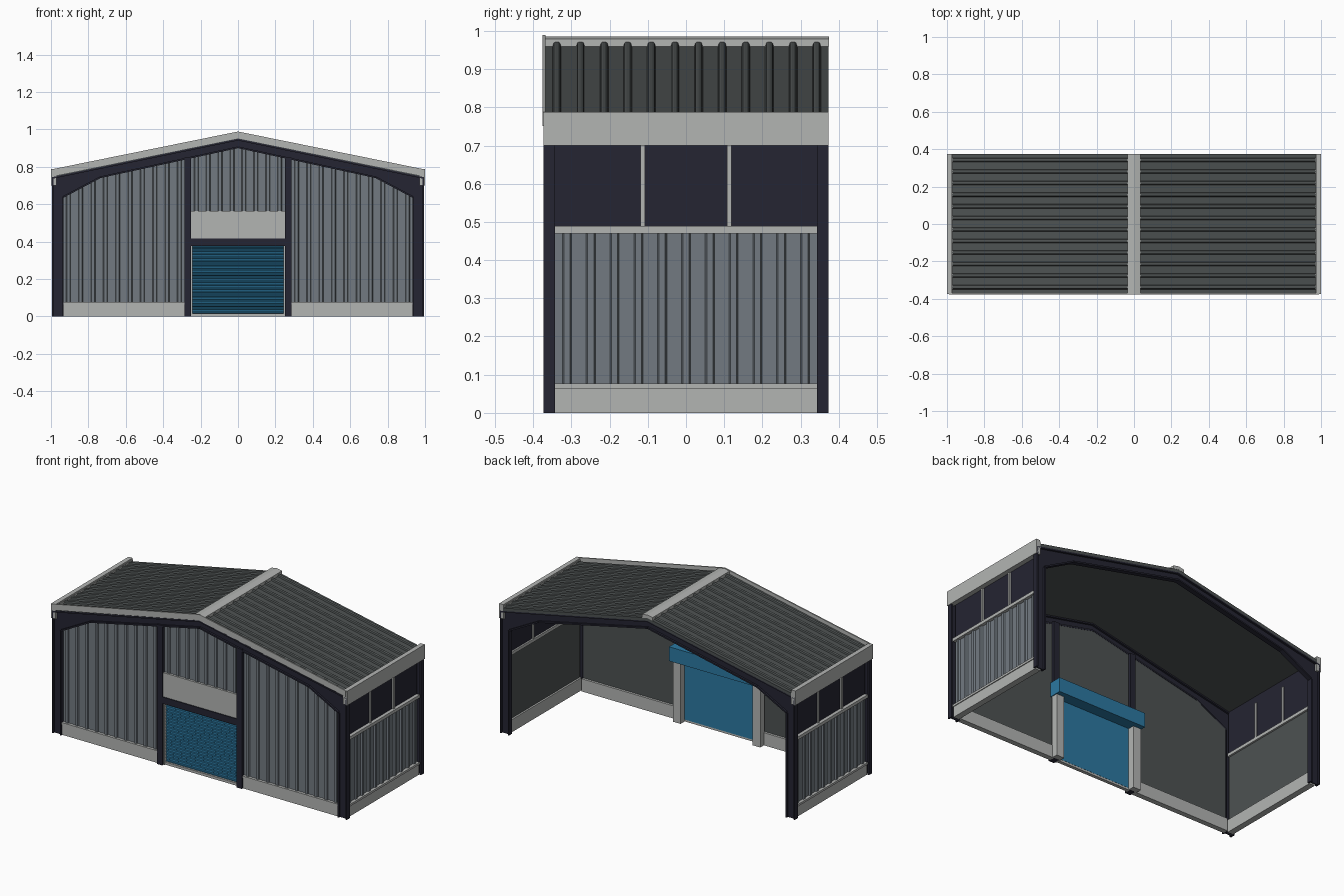
import bpy, bmesh
from mathutils import Vector

if "Cube" in bpy.data.objects:
    bpy.data.objects.remove(bpy.data.objects["Cube"], do_unlink=True)


def material(name, rgb):
    m = bpy.data.materials.new(name)
    m.use_nodes = True
    m.diffuse_color = (*rgb, 1)
    bsdf = m.node_tree.nodes["Principled BSDF"]
    bsdf.inputs["Base Color"].default_value = (*rgb, 1)
    bsdf.inputs["Roughness"].default_value = 0.7
    return m


NAVY = material("navy steel", (0.018, 0.018, 0.032))
TRIM = material("light grey trim", (0.45, 0.46, 0.45))
WALL = material("slate cladding", (0.17, 0.195, 0.22))
DARK = material("dark grey sheet", (0.075, 0.084, 0.084))
BLUE = material("blue shutter", (0.025, 0.19, 0.36))


def finish(name, bm, *mats):
    bmesh.ops.recalc_face_normals(bm, faces=bm.faces)
    mesh = bpy.data.meshes.new(name)
    bm.to_mesh(mesh)
    bm.free()
    for m in mats:
        mesh.materials.append(m)
    ob = bpy.data.objects.new(name, mesh)
    bpy.context.scene.collection.objects.link(ob)
    return ob


def add_prism(bm, pts, y0, y1):
    """Extrude an x-z outline from y0 to y1."""
    a = [bm.verts.new((x, y0, z)) for x, z in pts]
    b = [bm.verts.new((x, y1, z)) for x, z in pts]
    bm.faces.new(a)
    bm.faces.new(b[::-1])
    for i in range(len(a)):
        j = (i + 1) % len(a)
        bm.faces.new((a[i], b[i], b[j], a[j]))


def prism(name, pts, y0, y1, mat):
    bm = bmesh.new()
    add_prism(bm, pts, y0, y1)
    return finish(name, bm, mat)


def box(name, x, y, z, mat):
    x0, x1 = sorted(x)
    return prism(name, [(x0, z[0]), (x1, z[0]), (x1, z[1]), (x0, z[1])], *y, mat)


def ribbed(name, span, count, rib, place, inward, mats, thick=0.008):
    """Ribbed sheet: place(a, h, t) maps along, height and end to a point."""
    a0, a1 = span
    pitch = (a1 - a0) / count
    prof = [(a0, 0)]
    for i in range(count):
        mid = a0 + (i + 0.5) * pitch
        prof += [(mid + da, h) for da, h in rib]
    prof.append((a1, 0))
    bm = bmesh.new()
    rings = [[bm.verts.new(place(a, hh, t)) for hh, t in
              ((h, 0), (h, 1), (-thick, 1), (-thick, 0))] for a, h in prof]
    for p, q in zip(rings, rings[1:]):
        for i in range(4):
            j = (i + 1) % 4
            bm.faces.new((p[i], p[j], q[j], q[i]))
    bm.faces.new(rings[0])
    bm.faces.new(rings[-1])
    bmesh.ops.recalc_face_normals(bm, faces=bm.faces)
    # the lining side takes the last material
    for f in bm.faces:
        if f.normal.dot(Vector(inward)) > 0.9:
            f.material_index = len(mats) - 1
    return finish(name, bm, *mats)


WALL_RIB = [(-0.012, 0), (-0.008, 0.009), (0.008, 0.009), (0.012, 0)]
ROOF_RIB = [(-0.011, 0), (-0.008, 0.009), (-0.003, 0.012),
            (0.003, 0.012), (0.008, 0.009), (0.011, 0)]
SLAT_RIB = [(-0.006, 0), (-0.003, 0.005), (0.003, 0.005), (0.006, 0)]

# Portal frames: thin web with flanges on both edges
OUTER = [(0.995, 0), (0.995, 0.745), (0, 0.95)]
INNER = [(0.933, 0), (0.933, 0.635), (0.735, 0.74), (0, 0.9)]


def rafter_under(x):
    x = abs(x)
    for (xa, za), (xb, zb) in zip(INNER[1:], INNER[2:]):
        if x >= xb:
            return za + (zb - za) * min(max((xa - x) / (xa - xb), 0), 1)
    return INNER[-1][1]


def portal_frame(name, y):
    bm = bmesh.new()
    for s in (-1, 1):
        add_prism(bm, [(s * x, z) for x, z in OUTER + INNER[::-1]], y - 0.003, y + 0.003)
        for path, t in ((OUTER, -0.009), (INNER, 0.009)):
            for p, q in zip(path, path[1:]):
                d = (Vector(q) - Vector(p)).normalized()
                n = Vector((d.y, -d.x)) * t
                pts = [p, q, Vector(q) + n, Vector(p) + n]
                add_prism(bm, [(s * c[0], c[1]) for c in pts], y - 0.015, y + 0.015)
    finish(name, bm, NAVY)


portal_frame("front_portal_frame", -0.358)
portal_frame("back_portal_frame", 0.358)


# Gable cladding
def gable(name, x0, x1, bottom, count):
    def place(a, h, t):
        return (a, -0.35 - h * 0.7, rafter_under(a) + 0.012 if t else bottom)
    ribbed(name, (x0, x1), count, WALL_RIB, place, (0, 1, 0), (WALL, DARK))


gable("front_wall_right", -0.94, -0.28, 0.07, 10)
gable("front_wall_left", 0.28, 0.94, 0.07, 10)
gable("front_wall_centre", -0.255, 0.255, 0.41, 8)

for s, side in ((-1, "right"), (1, "left")):
    # Front plinth and posts
    box(f"front_plinth_{side}", (s * 0.285, s * 0.935), (-0.362, -0.33), (0, 0.064), TRIM)
    box(f"front_plinth_cap_{side}", (s * 0.285, s * 0.935), (-0.367, -0.33), (0.064, 0.077), TRIM)
    box(f"gable_post_{side}", (s * 0.25, s * 0.287), (-0.373, -0.328),
        (0, rafter_under(0.27) + 0.01), NAVY)

    # Side wall
    ribbed(f"side_wall_{side}", (-0.343, 0.343), 11, WALL_RIB,
           lambda a, h, t: (s * (0.968 + h), a, 0.475 if t else 0.07),
           (-s, 0, 0), (WALL, DARK), 0.012)
    box(f"side_plinth_{side}", (s * 0.945, s * 0.982), (-0.343, 0.343), (0, 0.064), TRIM)
    box(f"side_plinth_cap_{side}", (s * 0.945, s * 0.987), (-0.343, 0.343), (0.064, 0.077), TRIM)
    box(f"window_sill_{side}", (s * 0.945, s * 0.987), (-0.343, 0.343), (0.47, 0.489), TRIM)
    box(f"window_band_{side}", (s * 0.955, s * 0.966), (-0.345, 0.345), (0.489, 0.75), NAVY)
    for y in (-0.113, 0.113):
        box(f"window_mullion_{side}", (s * 0.948, s * 0.976), (y - 0.006, y + 0.006),
            (0.489, 0.705), TRIM)

    # Eave gutter with a small lip
    box(f"eave_fascia_{side}", (s * 0.97, s), (-0.373, 0.373), (0.70, 0.779), TRIM)
    box(f"eave_lip_{side}", (s * 0.972, s), (-0.375, 0.373), (0.779, 0.788), TRIM)

    # Roof sheet, ribs running up the slope
    ribbed(f"roof_{side}", (-0.369, 0.373), 12, ROOF_RIB,
           lambda a, h, t: (s * 0.973 * t, a, 0.967 + h - 0.2 * t),
           (0, 0, -1), (DARK,), 0.018)

    # Shutter guides and jamb trims
    box(f"shutter_guide_{side}", (s * 0.243, s * 0.295), (-0.335, -0.295), (0, 0.385), TRIM)
    box(f"shutter_jamb_{side}", (s * 0.243, s * 0.251), (-0.36, -0.335), (0, 0.376), TRIM)


# Ridge cap and front verge trim follow the roof slope
def chevron(name, half, top, drop, y0, y1):
    pts = [(-half, top - 0.203 * half), (0, top), (half, top - 0.203 * half)]
    prism(name, pts + [(x, z - drop) for x, z in pts[::-1]], y0, y1, TRIM)


chevron("ridge_cap", 0.036, 0.986, 0.02, -0.372, 0.374)
chevron("front_verge_trim", 0.99, 0.989, 0.037, -0.376, -0.368)

# Roller shutter, lintel, sign panel and roller housing
ribbed("roller_shutter", (0.012, 0.38), 20, SLAT_RIB,
       lambda a, h, t: (0.245 * (2 * t - 1), -0.342 - h, a), (0, 1, 0), (BLUE,))
box("shutter_bottom_bar", (-0.245, 0.245), (-0.355, -0.335), (0, 0.016), TRIM)
box("door_lintel", (-0.25, 0.25), (-0.37, -0.335), (0.376, 0.416), NAVY)
box("panel_over_door", (-0.25, 0.25), (-0.364, -0.345), (0.416, 0.563), TRIM)
box("roller_housing", (-0.3, 0.3), (-0.342, -0.265), (0.38, 0.467), BLUE)
